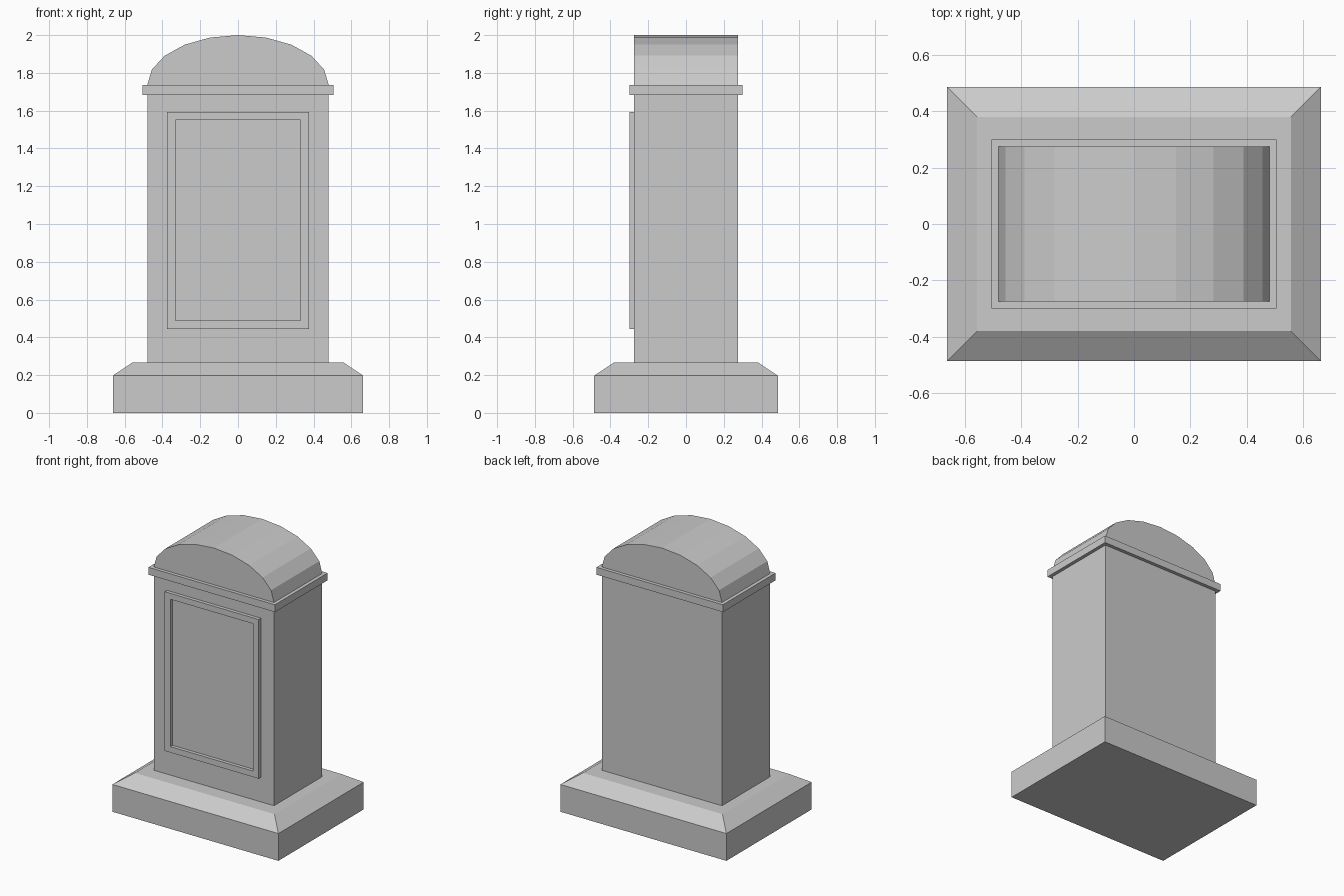
import bpy
import bmesh
from math import cos, sin, pi

cube = bpy.data.objects.get("Cube")
if cube:
    bpy.data.objects.remove(cube, do_unlink=True)

stone = bpy.data.materials.new("grey stone")
stone.use_nodes = True
GREY = (0.6, 0.6, 0.6, 1)
stone.diffuse_color = GREY
stone.node_tree.nodes["Principled BSDF"].inputs["Base Color"].default_value = GREY


def finish(name, bm):
    bmesh.ops.recalc_face_normals(bm, faces=bm.faces)
    mesh = bpy.data.meshes.new(name)
    bm.to_mesh(mesh)
    bm.free()
    mesh.materials.append(stone)
    obj = bpy.data.objects.new(name, mesh)
    bpy.context.collection.objects.link(obj)
    return obj


def rect(bm, x, y, z):
    return [bm.verts.new((sx * x, sy * y, z))
            for sx, sy in ((-1, -1), (1, -1), (1, 1), (-1, 1))]


def stack(name, levels):
    """Closed solid through rectangles given as (half x, half y, z)."""
    bm = bmesh.new()
    rings = [rect(bm, *level) for level in levels]
    for low, high in zip(rings, rings[1:]):
        for i in range(4):
            j = (i + 1) % 4
            bm.faces.new((low[i], low[j], high[j], high[i]))
    bm.faces.new(rings[0])
    bm.faces.new(rings[-1])
    return finish(name, bm)


def extrude_y(name, outline, front, back):
    """Solid from an x-z outline, drawn at the front and pushed back."""
    bm = bmesh.new()
    face = bm.faces.new([bm.verts.new((x, front, z)) for x, z in outline])
    out = bmesh.ops.extrude_face_region(bm, geom=[face], use_keep_orig=True)
    moved = [v for v in out["geom"] if isinstance(v, bmesh.types.BMVert)]
    bmesh.ops.translate(bm, verts=moved, vec=(0, back - front, 0))
    return finish(name, bm)


# Plinth with sloped shoulders, shaft and cornice band
stack("plinth", [(0.663, 0.486, 0), (0.663, 0.486, 0.197), (0.557, 0.38, 0.268)])
stack("shaft", [(0.48, 0.275, 0.268), (0.48, 0.275, 1.682)])
stack("cornice", [(0.505, 0.3, 1.682), (0.505, 0.3, 1.735)])

# Ten-sided half-ellipse cap
arch = [(0.48 * cos(pi * i / 10), 1.735 + 0.265 * sin(pi * i / 10)) for i in range(11)]
extrude_y("arched_cap", arch, -0.275, 0.275)

# Raised mitred frame around the front panel
bm = bmesh.new()
loops = []
for y in (-0.3, -0.275):
    for half, low, high in ((0.375, 0.445, 1.594), (0.33, 0.488, 1.551)):
        loops.append([bm.verts.new((x, y, z)) for x, z in
                      ((-half, low), (half, low), (half, high), (-half, high))])
outer, inner, outer_back, inner_back = loops
for a, b in ((outer, inner), (inner, inner_back),
             (inner_back, outer_back), (outer_back, outer)):
    for i in range(4):
        j = (i + 1) % 4
        bm.faces.new((a[i], a[j], b[j], b[i]))
finish("panel_frame", bm)
